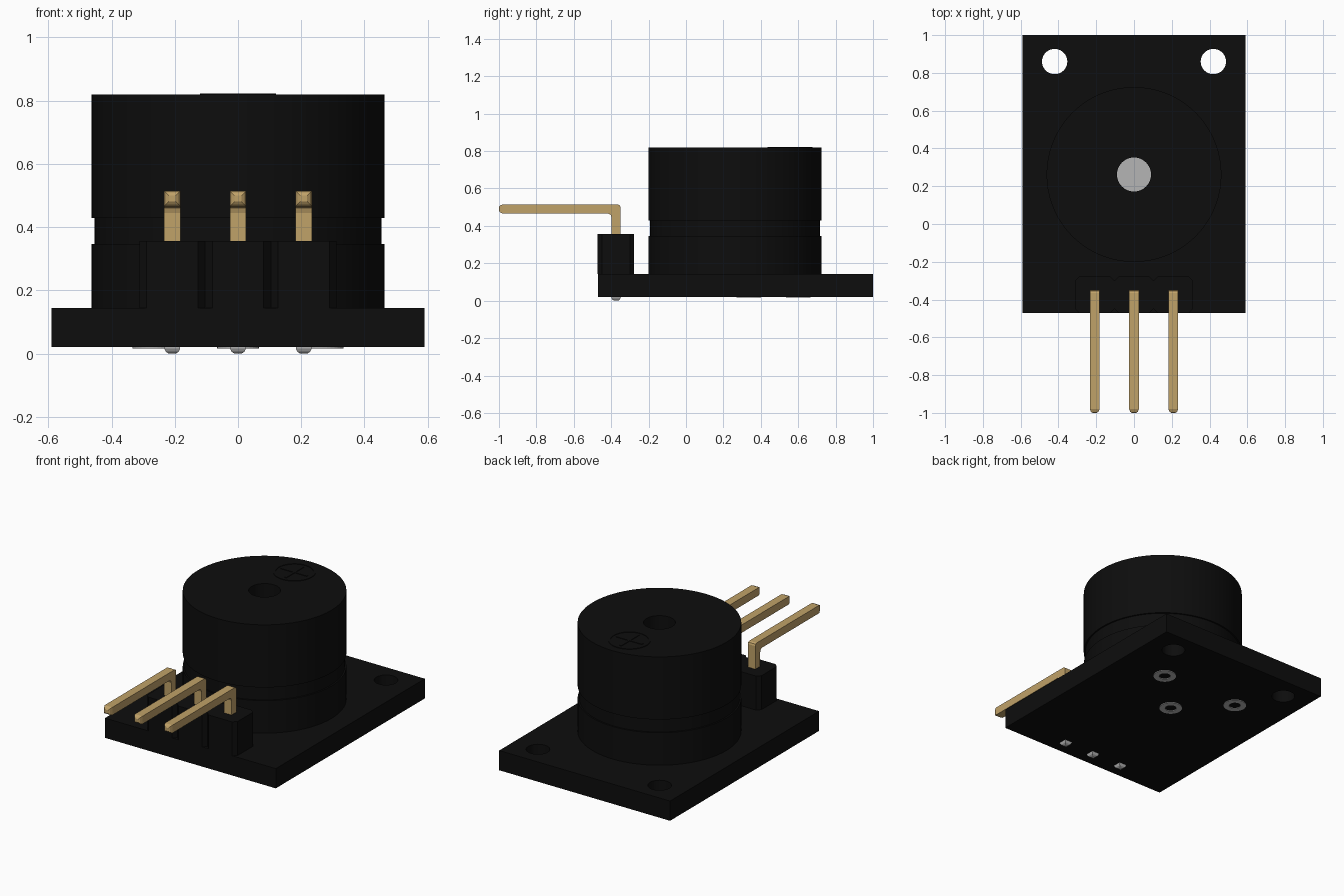
import bpy, bmesh, math

if "Cube" in bpy.data.objects:
    bpy.data.objects.remove(bpy.data.objects["Cube"])


def material(name, rgb):
    m = bpy.data.materials.new(name)
    m.diffuse_color = (*rgb, 1)
    m.use_nodes = True
    m.node_tree.nodes["Principled BSDF"].inputs["Base Color"].default_value = m.diffuse_color
    return m


BLACK = material("black plastic", (0.004, 0.004, 0.004))
GOLD = material("gold", (0.53, 0.36, 0.14))
SILVER = material("silver", (0.46, 0.46, 0.46))


def finish(name, bm, *mats, smooth=False):
    bmesh.ops.recalc_face_normals(bm, faces=bm.faces)
    me = bpy.data.meshes.new(name)
    bm.to_mesh(me)
    bm.free()
    ob = bpy.data.objects.new(name, me)
    bpy.context.collection.objects.link(ob)
    for m in mats:
        me.materials.append(m)
    if smooth:
        bpy.ops.object.select_all(action='DESELECT')
        ob.select_set(True)
        bpy.context.view_layer.objects.active = ob
        bpy.ops.object.shade_smooth_by_angle(angle=math.radians(35))
    return ob


def add_loft(bm, rings, capped=True):
    loops = [[bm.verts.new(p) for p in r] for r in rings]
    for a, b in zip(loops, loops[1:]):
        for i in range(len(a)):
            j = (i + 1) % len(a)
            bm.faces.new((a[i], a[j], b[j], b[i]))
    if capped:
        bm.faces.new(loops[0][::-1])
        bm.faces.new(loops[-1])
    return loops


def circle(x, y, z, r, n):
    return [(x + r * math.cos(2 * math.pi * i / n),
             y + r * math.sin(2 * math.pi * i / n), z) for i in range(n)]


def rect(x, y, z, hx, hy):
    return [(x - hx, y - hy, z), (x + hx, y - hy, z),
            (x + hx, y + hy, z), (x - hx, y + hy, z)]


# Circuit board with two mounting holes
bm = bmesh.new()
add_loft(bm, [rect(0, 0.265, z, 0.59, 0.735) for z in (0.021, 0.144)])
board = finish("board", bm, BLACK)
bm = bmesh.new()
for sx in (-1, 1):
    add_loft(bm, [circle(sx * 0.42, 0.86, z, 0.067, 40) for z in (-0.1, 0.3)])
cutter = finish("hole_cutter", bm, BLACK)
cutter.hide_render = True
cutter.hide_viewport = True
cutter.display_type = 'WIRE'
mod = board.modifiers.new("holes", 'BOOLEAN')
mod.operation = 'DIFFERENCE'
mod.solver = 'EXACT'
mod.object = cutter

# Buzzer can: grooved wall, sound hole and a silver plate at its bottom
CY, TOP = 0.262, 0.82
profile = [(0.463, 0.144), (0.463, 0.347), (0.454, 0.347), (0.454, 0.429),
           (0.463, 0.429), (0.463, TOP), (0.09, TOP), (0.09, 0.62)]
bm = bmesh.new()
add_loft(bm, [circle(0, CY, z, r, 72) for r, z in profile])
for f in bm.faces:
    if len(f.verts) > 4 and f.calc_center_median().z > 0.5:
        f.material_index = 1
finish("buzzer_can", bm, BLACK, SILVER, smooth=True)

# Polarity mark on the lid: thin ring and cross
bm = bmesh.new()
MY = CY + 0.295
ring = [(0.12, TOP), (0.12, TOP + 0.003), (0.108, TOP + 0.003), (0.108, TOP)]
add_loft(bm, [circle(0, MY, z, r, 40) for r, z in ring], capped=False)
for hx, hy in ((0.09, 0.007), (0.007, 0.09)):
    add_loft(bm, [rect(0, MY, z, hx, hy) for z in (TOP, TOP + 0.003)])
finish("polarity_mark", bm, BLACK)

# Pin header: three chamfered blocks, bent pins and soldered tips
PY = -0.374
pin_path = [  # outer (y, z) and inner (y, z) edge of each section
    ((-0.350, 0.144), (-0.398, 0.144)), ((-0.350, 0.500), (-0.398, 0.445)),
    ((-0.354, 0.510), (-0.403, 0.460)), ((-0.365, 0.515), (-0.418, 0.466)),
    ((-0.980, 0.515), (-0.980, 0.466)), ((-0.994, 0.509), (-0.994, 0.472)),
    ((-1.000, 0.500), (-1.000, 0.481))]
pin_half = [0.026] * 5 + [0.020, 0.011]
for k, x in enumerate((-0.208, 0, 0.208), 1):
    hx, y0, y1, c = 0.104, -0.472, -0.277, 0.023
    octagon = [(x - hx + c, y0), (x + hx - c, y0), (x + hx, y0 + c), (x + hx, y1 - c),
               (x + hx - c, y1), (x - hx + c, y1), (x - hx, y1 - c), (x - hx, y0 + c)]
    bm = bmesh.new()
    add_loft(bm, [[(px, py, z) for px, py in octagon] for z in (0.144, 0.356)])
    finish(f"header_block_{k}", bm, BLACK)

    bm = bmesh.new()
    add_loft(bm, [[(x - h, *o), (x + h, *o), (x + h, *i), (x - h, *i)]
                  for (o, i), h in zip(pin_path, pin_half)])
    finish(f"pin_{k}", bm, GOLD)

    bm = bmesh.new()
    add_loft(bm, [rect(x, PY, z, h, h) for z, h in
                  ((0.03, 0.026), (0.016, 0.025), (0.006, 0.02), (0.0, 0.011))])
    finish(f"solder_tip_{k}", bm, SILVER)

# Solder rings under the board
for k, (x, y) in enumerate(((-0.268, 0.6), (0, 0.335), (0.268, 0.6)), 1):
    bm = bmesh.new()
    section = [(0.066, 0.022), (0.066, 0.017), (0.034, 0.017), (0.034, 0.022)]
    add_loft(bm, [circle(x, y, z, r, 32) for r, z in section], capped=False)
    finish(f"solder_ring_{k}", bm, SILVER)
